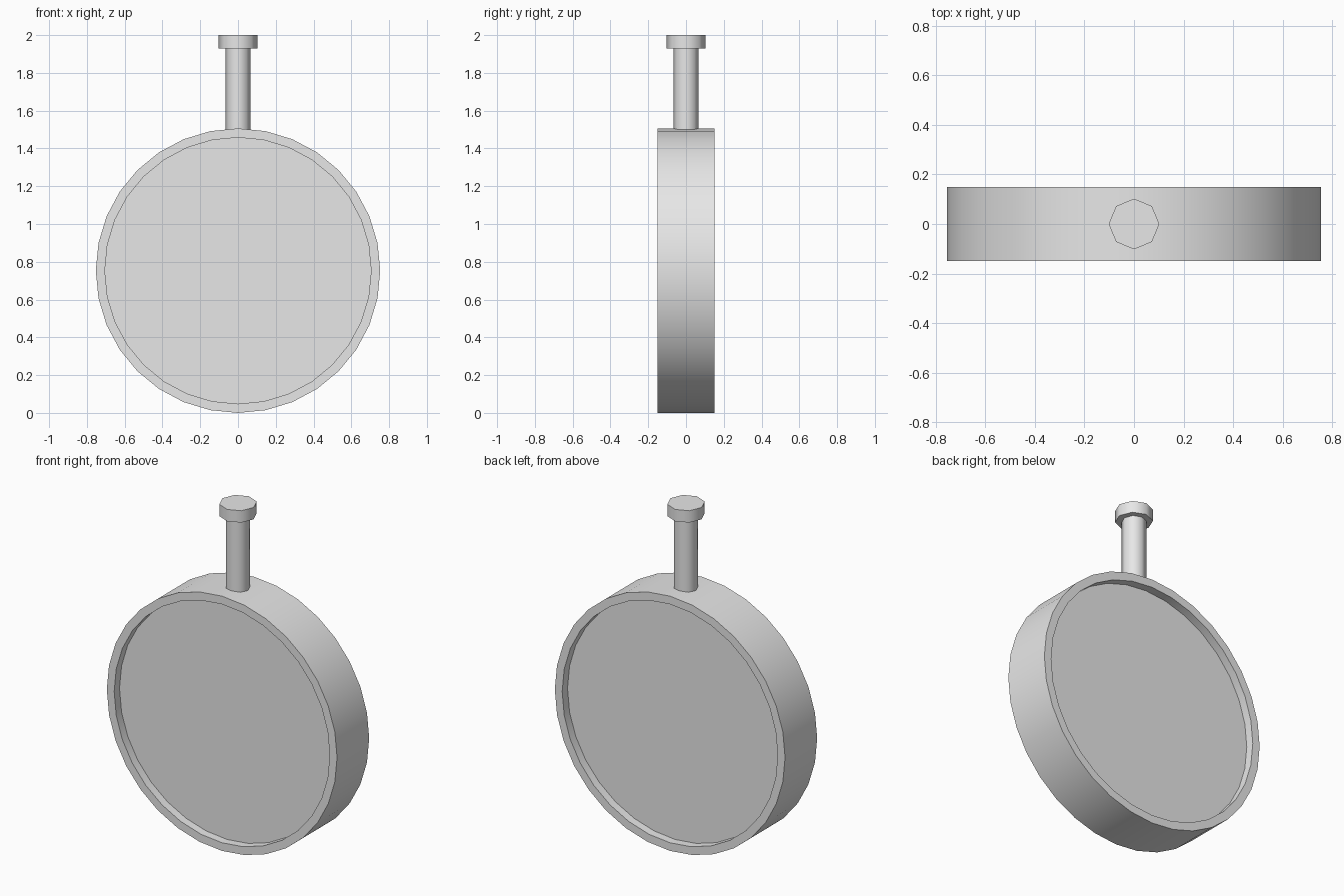
import bpy
import math
from mathutils import Matrix

cube = bpy.data.objects.get("Cube")
if cube:
    bpy.data.objects.remove(cube, do_unlink=True)

grey = bpy.data.materials.new("light_grey")
grey.use_nodes = True
grey.diffuse_color = (0.8, 0.8, 0.8, 1)
grey.node_tree.nodes["Principled BSDF"].inputs["Base Color"].default_value = (0.8, 0.8, 0.8, 1)


def lathe(name, profile, sides, transform):
    """Spin a (radius, height) profile about z, cap both ends, then place it."""
    verts, faces = [], []
    for r, h in profile:
        for i in range(sides):
            a = math.tau * i / sides
            verts.append((r * math.cos(a), r * math.sin(a), h))
    for k in range(len(profile) - 1):
        for i in range(sides):
            j = (i + 1) % sides
            faces.append((k * sides + i, k * sides + j,
                          (k + 1) * sides + j, (k + 1) * sides + i))
    last = (len(profile) - 1) * sides
    faces.append(tuple(reversed(range(sides))))
    faces.append(tuple(range(last, last + sides)))
    mesh = bpy.data.meshes.new(name)
    mesh.from_pydata(verts, [], faces)
    mesh.transform(transform)
    mesh.materials.append(grey)
    obj = bpy.data.objects.new(name, mesh)
    bpy.context.collection.objects.link(obj)
    bpy.ops.object.select_all(action="DESELECT")
    obj.select_set(True)
    bpy.context.view_layer.objects.active = obj
    bpy.ops.object.shade_smooth_by_angle(angle=math.radians(50))
    return obj


RADIUS, INNER, HALF, RECESS = 0.753, 0.705, 0.15, 0.05

# Round case with a shallow recess on the front and back
half_profile = [(INNER, HALF - RECESS), (INNER, HALF), (RADIUS, HALF)]
profile = [(r, -h) for r, h in half_profile] + half_profile[::-1]
lathe("round_case", profile, 32,
      Matrix.Translation((0, 0, RADIUS)) @ Matrix.Rotation(math.pi / 2, 4, "X"))

# Stem, sunk slightly into the case, and its wider cap
lathe("stem", [(0.066, 1.45), (0.066, 1.94)], 8, Matrix())
lathe("stem_cap", [(0.102, 1.93), (0.102, 2.0)], 8, Matrix())
